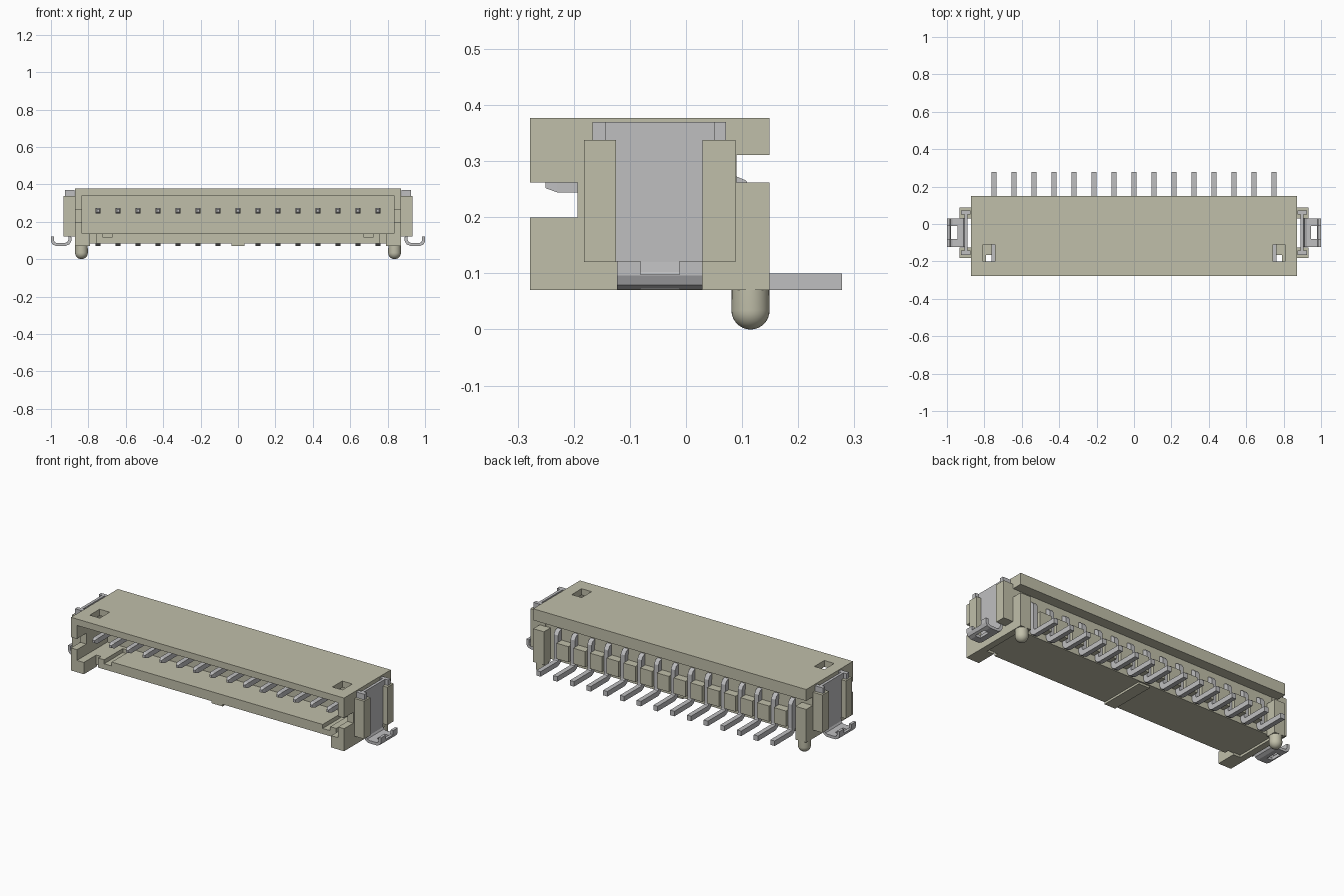
import bpy, bmesh
from mathutils import Vector

old = bpy.data.objects.get("Cube")
if old:
    bpy.data.objects.remove(old, do_unlink=True)


def material(name, rgb):
    m = bpy.data.materials.new(name)
    m.use_nodes = True
    m.diffuse_color = (*rgb, 1)
    m.node_tree.nodes["Principled BSDF"].inputs["Base Color"].default_value = (*rgb, 1)
    return m


BEIGE = material("beige plastic", (0.53, 0.52, 0.40))
METAL = material("tin metal", (0.52, 0.52, 0.53))


def finish(name, bm, mat):
    bmesh.ops.recalc_face_normals(bm, faces=bm.faces)
    mesh = bpy.data.meshes.new(name)
    bm.to_mesh(mesh)
    bm.free()
    mesh.materials.append(mat)
    ob = bpy.data.objects.new(name, mesh)
    bpy.context.collection.objects.link(ob)
    return ob


def box(name, x, y, z, mat=BEIGE):
    bm = bmesh.new()
    bmesh.ops.create_cube(bm, size=1)
    for v in bm.verts:
        for i, (a, b) in enumerate((x, y, z)):
            v.co[i] = (a + b) / 2 + v.co[i] * (b - a)
    return finish(name, bm, mat)


def mirrored(s, a, b):
    return tuple(sorted((s * a, s * b)))


def cut(ob, *ranges):
    # Subtract a box, then discard the cutter
    cutter = box("cutter", *ranges)
    cutter.hide_render = True
    mod = ob.modifiers.new("cut", "BOOLEAN")
    mod.operation = "DIFFERENCE"
    mod.solver = "EXACT"
    mod.object = cutter
    bpy.context.view_layer.objects.active = ob
    bpy.ops.object.modifier_apply(modifier=mod.name)
    bpy.data.objects.remove(cutter, do_unlink=True)


def extrude_x(name, profile, x):
    # Prism from a (y, z) outline
    bm = bmesh.new()
    face = bm.faces.new([bm.verts.new((x[0], y, z)) for y, z in profile])
    out = bmesh.ops.extrude_face_region(bm, geom=[face])["geom"]
    verts = [g for g in out if isinstance(g, bmesh.types.BMVert)]
    bmesh.ops.translate(bm, verts=verts, vec=(x[1] - x[0], 0, 0))
    return finish(name, bm, BEIGE)


def ribbon(name, path, thick, width, place, tip=1.0):
    # Bent strip: path lies in a plane, place(u, w, v) maps it into space
    bm = bmesh.new()
    pts = [Vector(p) for p in path]
    mid = sum(width) / 2
    rings = []
    for i, p in enumerate(pts):
        d0 = (p - pts[i - 1]).normalized() if i else (pts[1] - p).normalized()
        d1 = (pts[i + 1] - p).normalized() if i + 1 < len(pts) else d0
        t = (d0 + d1).normalized()
        n = Vector((-t.y, t.x)) * thick / 2 / max(t.dot(d0), 0.5)
        k = tip if i == 0 else 1
        ring = []
        for side, w in ((1, 0), (1, 1), (-1, 1), (-1, 0)):
            q = p + n * side * k
            ring.append(bm.verts.new(place(q.x, mid + (width[w] - mid) * k, q.y)))
        rings.append(ring)
    for a, b in zip(rings, rings[1:]):
        for j in range(4):
            k = (j + 1) % 4
            bm.faces.new((a[j], a[k], b[k], b[j]))
    bm.faces.new(rings[0])
    bm.faces.new(rings[-1])
    return finish(name, bm, METAL)


# Housing roof with two windows, and the thicker rear eave
roof = box("roof", (-0.834, 0.834), (-0.278, 0.149), (0.34, 0.377))
for s in (-1, 1):
    cut(roof, mirrored(s, 0.743, 0.807), (-0.2, -0.11), (0.3, 0.4))
box("rear_eave", (-0.834, 0.834), (0, 0.149), (0.311, 0.34))

# Back wall and floor
box("back_wall", (-0.834, 0.834), (0, 0.088), (0.083, 0.311))
floor = box("floor", (-0.834, 0.834), (-0.19, 0), (0.083, 0.138))
for s in (-1, 1):
    cut(floor, mirrored(s, 0.76, 0.9), (-0.3, -0.165), (0, 0.2))
    cut(floor, mirrored(s, 0.674, 0.722), (-0.3, -0.02), (0.115, 0.2))
box("floor_rib", (-0.035, 0.035), (-0.19, 0.08), (0.071, 0.083))

# Contact pins and the teeth between them
PITCH = 0.1068
pin_path = [(-0.25, 0.259), (-0.23, 0.259), (0.085, 0.259), (0.097, 0.254),
            (0.104, 0.243), (0.104, 0.105), (0.11, 0.091), (0.122, 0.085), (0.278, 0.085)]
for i in range(15):
    x = (i - 7) * PITCH
    ribbon("pin", pin_path, 0.029, (x - 0.0135, x + 0.0135),
           lambda u, w, v: (w, u, v), tip=0.5)
    if i < 14:
        c = x + PITCH / 2
        box("rear_tooth", (c - 0.038, c + 0.038), (0.088, 0.135), (0.12, 0.21))

wall_outline = [(-0.278, 0.07), (0.149, 0.07), (0.149, 0.262), (0.09, 0.262),
                (0.09, 0.311), (0.149, 0.311), (0.149, 0.377), (-0.278, 0.377),
                (-0.278, 0.262), (-0.193, 0.262), (-0.193, 0.2), (-0.278, 0.2)]
clip_path = [(0.897, 0.12), (0.899, 0.1), (0.907, 0.086), (0.922, 0.079),
             (0.972, 0.079), (0.986, 0.085), (0.992, 0.098), (0.992, 0.122)]

for s, side in ((1, "left"), (-1, "right")):
    # End wall, front foot and rear post
    extrude_x(side + "_end_wall", wall_outline, mirrored(s, 0.834, 0.872))
    box(side + "_front_foot", mirrored(s, 0.79, 0.834), (-0.278, -0.16), (0.07, 0.138))
    box(side + "_rear_post", mirrored(s, 0.803, 0.834), (0.088, 0.149), (0.07, 0.262))

    # Ears that hold the solder clip
    for y in ((-0.182, -0.125), (0.029, 0.088)):
        box(side + "_ear", mirrored(s, 0.872, 0.933), y, (0.12, 0.338))

    # Solder clip: plate, top flanges and slotted curled foot
    box(side + "_clip_plate", mirrored(s, 0.889, 0.905), (-0.143, 0.05), (0.12, 0.37), METAL)
    for y in ((-0.167, -0.143), (0.05, 0.071)):
        box(side + "_clip_flange", mirrored(s, 0.873, 0.924), y, (0.3, 0.37), METAL)
    foot = ribbon(side + "_clip_foot", clip_path, 0.016, (-0.123, 0.029),
                  lambda u, w, v: (s * u, w, v))
    cut(foot, mirrored(s, 0.945, 0.978), (-0.081, -0.012), (0.05, 0.15))
    cut(foot, mirrored(s, 0.97, 1.05), (-0.081, -0.012), (0.098, 0.2))

    # Round-ended locating peg
    bm = bmesh.new()
    bmesh.ops.create_uvsphere(bm, u_segments=32, v_segments=16, radius=0.034)
    for v in bm.verts:
        v.co.z = 0.08 if v.co.z > 0.001 else v.co.z + 0.034
        v.co.x += s * 0.837
        v.co.y += 0.115
    peg = finish(side + "_peg", bm, BEIGE)
    bpy.ops.object.select_all(action="DESELECT")
    peg.select_set(True)
    bpy.context.view_layer.objects.active = peg
    bpy.ops.object.shade_smooth_by_angle()
